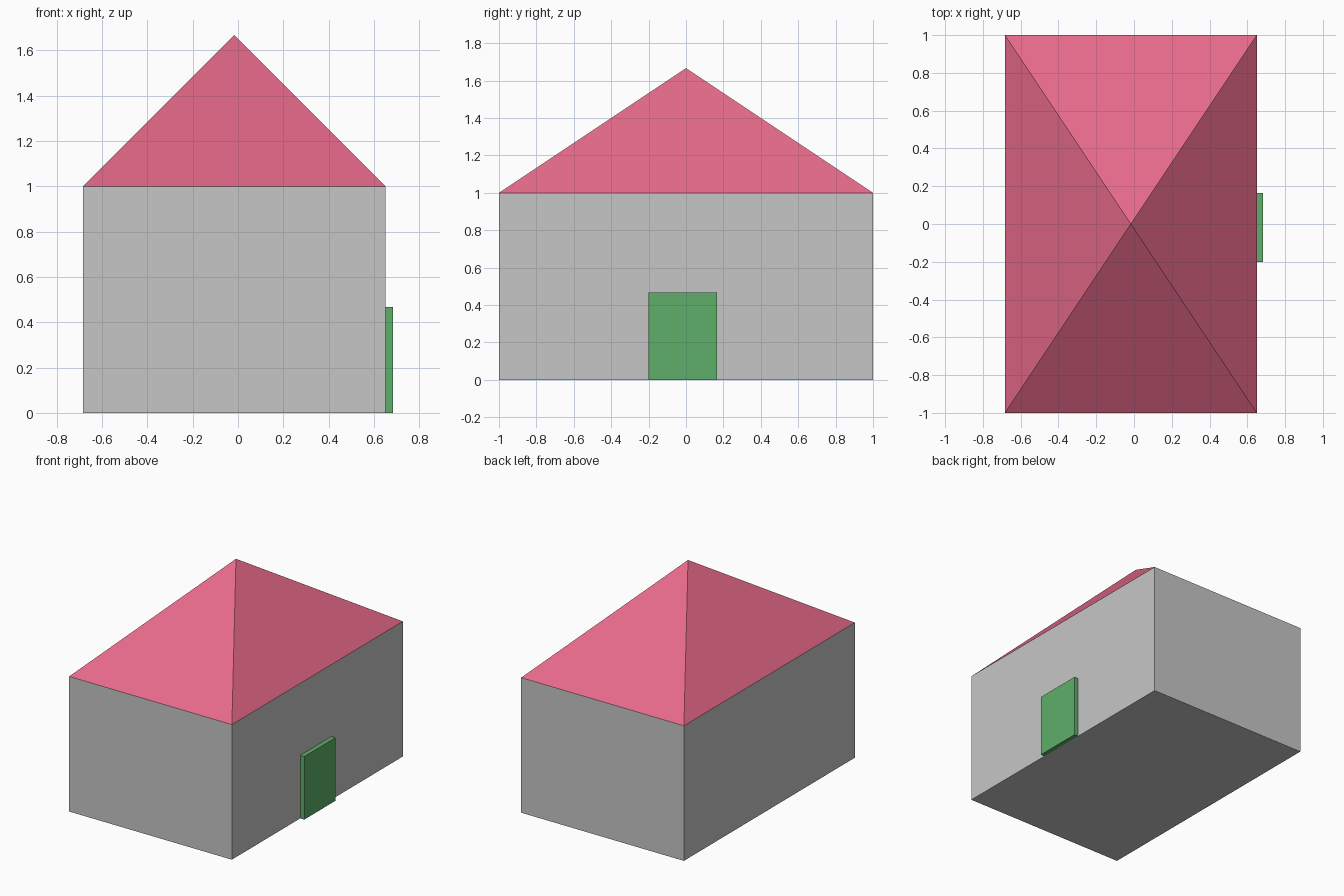
import bpy
import bmesh

if "Cube" in bpy.data.objects:
    bpy.data.objects.remove(bpy.data.objects["Cube"])


def material(name, rgb):
    """Flat material from 0-255 sRGB."""
    lin = [((c / 255 + 0.055) / 1.055) ** 2.4 for c in rgb]
    m = bpy.data.materials.new(name)
    m.diffuse_color = (*lin, 1)
    m.use_nodes = True
    m.node_tree.nodes["Principled BSDF"].inputs["Base Color"].default_value = m.diffuse_color
    return m


def box(name, lo, hi, mats):
    bm = bmesh.new()
    bmesh.ops.create_cube(bm, size=1)
    for v in bm.verts:
        v.co = [l if c < 0 else h for c, l, h in zip(v.co, lo, hi)]
    return finish(name, bm, mats)


def finish(name, bm, mats):
    bmesh.ops.recalc_face_normals(bm, faces=bm.faces)
    me = bpy.data.meshes.new(name)
    bm.to_mesh(me)
    bm.free()
    for m in mats:
        me.materials.append(m)
    ob = bpy.data.objects.new(name, me)
    bpy.context.collection.objects.link(ob)
    return ob


grey = material("wall grey", (198, 198, 198))
pink = material("roof pink", (230, 106, 138))
green = material("door green", (93, 175, 104))

X0, X1, XD = -0.683, 0.65, 0.683

# Walls
box("walls", (X0, -1, 0), (X1, 1, 1), [grey])

# Pyramid roof
bm = bmesh.new()
base = [bm.verts.new(p) for p in ((X0, -1, 1), (X1, -1, 1), (X1, 1, 1), (X0, 1, 1))]
apex = bm.verts.new(((X0 + X1) / 2, 0, 1.667))
for i in range(4):
    bm.faces.new((base[i], base[(i + 1) % 4], apex))
finish("roof", bm, [pink])

# Door slab on the right wall
box("door", (X1, -0.2, 0), (XD, 0.165, 0.467), [green])
